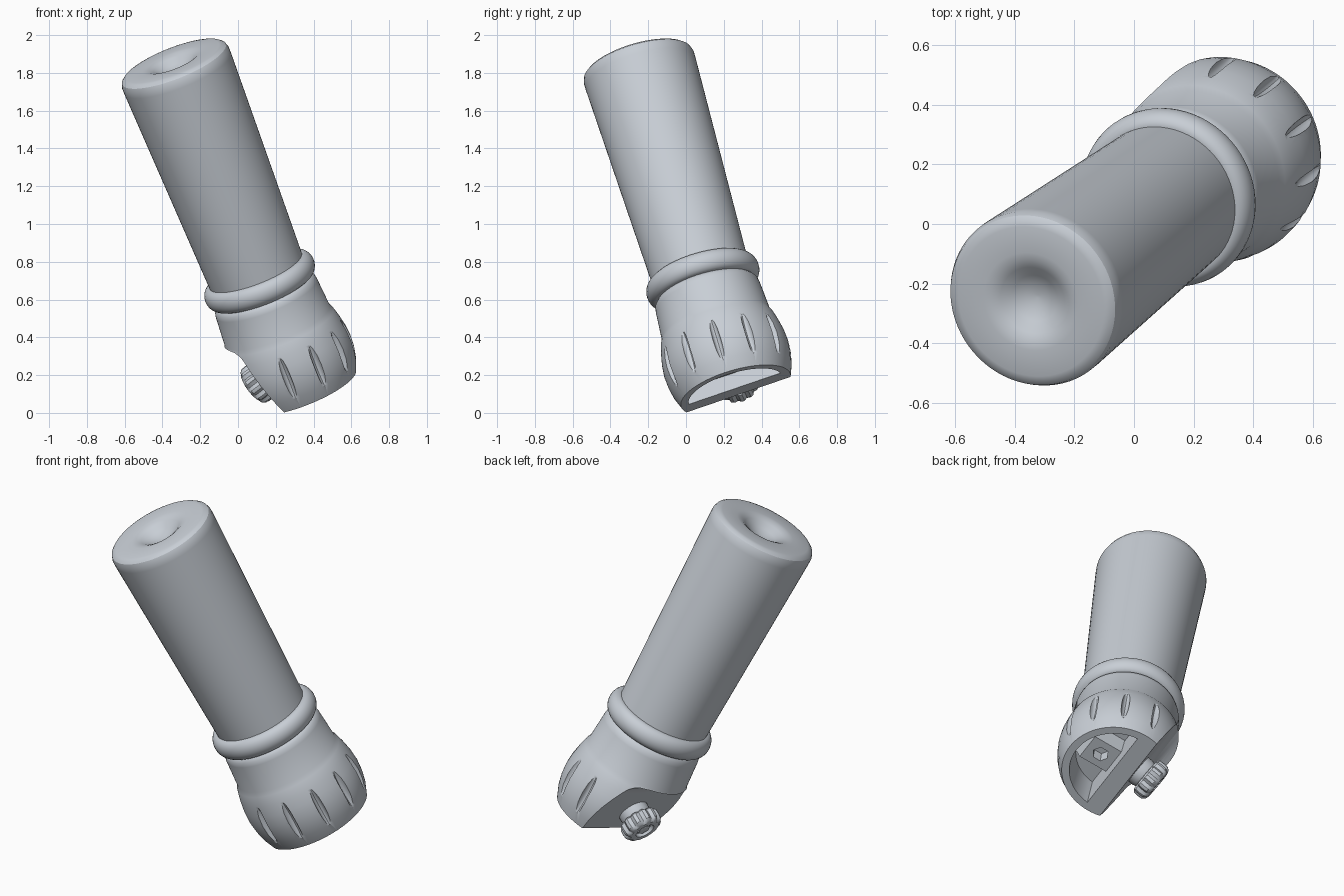
import bpy, bmesh, math
from mathutils import Matrix, Vector

if "Cube" in bpy.data.objects:
    bpy.data.objects.remove(bpy.data.objects["Cube"])

# Tilted frame: local z is the cylinder axis, local origin is the top cap centre
AXIS = Vector((-0.354, -0.269, 0.896)).normalized()
SIDE = Vector((0.103, 0.945, 0.309))
SIDE = (SIDE - AXIS * SIDE.dot(AXIS)).normalized()
OUT = SIDE.cross(AXIS)
FRAME = Matrix((OUT, SIDE, AXIS)).transposed().to_4x4()
FRAME.translation = (-0.345, -0.26, 1.862)

grey = bpy.data.materials.new("light grey")
grey.diffuse_color = (0.58, 0.62, 0.67, 1)
grey.use_nodes = True
grey.node_tree.nodes["Principled BSDF"].inputs["Base Color"].default_value = grey.diffuse_color


def finish(name, bm, matrix=FRAME):
    bmesh.ops.recalc_face_normals(bm, faces=bm.faces[:])
    mesh = bpy.data.meshes.new(name)
    bm.to_mesh(mesh)
    bm.free()
    mesh.materials.append(grey)
    ob = bpy.data.objects.new(name, mesh)
    bpy.context.collection.objects.link(ob)
    ob.matrix_world = matrix
    return ob


def lathe(name, profile, sides=72, matrix=FRAME, flute=None):
    """Closed solid from (radius, z) points; flute scales radius per step."""
    bm = bmesh.new()
    rings = []
    for r, z in profile:
        ring = []
        for i in range(sides):
            a = math.tau * i / sides
            k = r * (flute(i, r) if flute else 1)
            ring.append(bm.verts.new((k * math.cos(a), k * math.sin(a), z)))
        rings.append(ring)
    for lo, hi in zip(rings, rings[1:]):
        for i in range(sides):
            j = (i + 1) % sides
            bm.faces.new((lo[i], lo[j], hi[j], hi[i]))
    bm.faces.new(rings[0])
    bm.faces.new(rings[-1])
    return finish(name, bm, matrix)


def prism(name, base, top):
    bm = bmesh.new()
    a = [bm.verts.new(p) for p in base]
    b = [bm.verts.new(p) for p in top]
    bm.faces.new(a)
    bm.faces.new(b)
    for i in range(len(a)):
        j = (i + 1) % len(a)
        bm.faces.new((a[i], a[j], b[j], b[i]))
    return finish(name, bm)


def cut(ob, cutters):
    for c in cutters:
        c.hide_render = True
        m = ob.modifiers.new("cut", 'BOOLEAN')
        m.operation, m.solver, m.object = 'DIFFERENCE', 'EXACT', c
    bpy.context.view_layer.update()
    deps = bpy.context.evaluated_depsgraph_get()
    mesh = bpy.data.meshes.new_from_object(ob.evaluated_get(deps))
    ob.modifiers.clear()
    ob.data = mesh
    for c in cutters:
        bpy.data.objects.remove(c)


# Slightly tapered tube with rounded rim and dished cap
tube = lathe("tube", [
    (0.005, -0.065), (0.04, -0.06), (0.08, -0.042), (0.115, -0.016),
    (0.145, -0.003), (0.17, 0), (0.26, 0), (0.28, -0.005), (0.295, -0.017),
    (0.303, -0.04), (0.303, -0.07), (0.262, -1.24), (0.26, -1.36)])

# Rounded ring where the tube meets the housing
ring = [(0.2, -1.235)]
for i in range(13):
    a = math.radians(100 - 190 * i / 12)
    ring.append((0.262 + 0.046 * math.cos(a), -1.298 + 0.06 * math.sin(a)))
ring.append((0.2, -1.358))
collar_ring = lathe("collar_ring", ring)

# Collar and bulging head as one turned solid
housing = lathe("housing", [
    (0.24, -1.34), (0.27, -1.36), (0.282, -1.375), (0.287, -1.40),
    (0.298, -1.56), (0.31, -1.585), (0.325, -1.64), (0.337, -1.70),
    (0.342, -1.76), (0.338, -1.82), (0.326, -1.88), (0.302, -1.945)], 96)

# Sloped flat on one side with a filleted shoulder
flat = [(-0.07, -1.96), (-0.18, -1.635), (-0.191, -1.607), (-0.207, -1.586),
        (-0.228, -1.573), (-0.26, -1.567), (-0.5, -1.565), (-0.5, -1.96)]
notch = prism("notch_cutter", [(x, -0.5, z) for x, z in flat],
              [(x, 0.5, z) for x, z in flat])

# D-shaped hollow in the underside
angles = [math.radians(-84 + 168 * i / 36) for i in range(37)]
dee = [(0.266 * math.cos(a), 0.266 * math.sin(a)) for a in angles]
hollow = prism("hollow_cutter", [(x, y, -2.0) for x, y in dee],
               [(0.035 + (x - 0.035) * 0.9, y * 0.9, -1.77) for x, y in dee])

# Leaf-shaped grip grooves around the head
grooves = bmesh.new()
for k in range(-3, 4):
    m = (Matrix.Rotation(math.radians(3 + 30 * k), 4, 'Z')
         @ Matrix.Translation((0.35, 0, -1.765))
         @ Matrix.Diagonal((0.036, 0.022, 0.165, 1)))
    bmesh.ops.create_uvsphere(grooves, u_segments=16, v_segments=16,
                              radius=1, matrix=m)
groove_cutter = finish("groove_cutter", grooves)
cut(housing, [notch, hollow, groove_cutter])

# Nut block inside the hollow, with a hexagonal socket
nut_block = prism("nut_block",
                  [(x, y, -1.755) for x, y in
                   ((0.03, -0.1), (0.25, -0.1), (0.25, 0.1), (0.03, 0.1))],
                  [(x, y, -1.86) for x, y in
                   ((0.03, -0.08), (0.2, -0.08), (0.2, 0.08), (0.03, 0.08))])
hexagon = [(0.115 + 0.045 * math.cos(math.tau * i / 6),
            0.045 * math.sin(math.tau * i / 6)) for i in range(6)]
socket = prism("socket_cutter", [(x, y, -1.9) for x, y in hexagon],
               [(x, y, -1.79) for x, y in hexagon])
cut(nut_block, [socket])

# Knob and stem standing out of the sloped flat
tilt = math.radians(18.7)
out = Vector((-math.cos(tilt), 0, -math.sin(tilt)))
KNOB = FRAME @ Matrix.Translation((-0.124, 0, -1.8)) \
    @ out.to_track_quat('Z', 'Y').to_matrix().to_4x4()
stem = lathe("knob_stem", [(0.085, -0.03), (0.085, 0.03), (0.075, 0.06)],
             32, KNOB)


def scallop(i, r):
    return (1, 0.99, 0.92, 0.88, 0.92, 0.99)[i % 6] if r > 0.09 else 1


knob = lathe("knob", [
    (0.075, 0.047), (0.1, 0.05), (0.112, 0.06), (0.114, 0.09), (0.112, 0.115),
    (0.1, 0.13), (0.085, 0.136), (0.055, 0.136), (0.05, 0.115), (0.03, 0.115)],
    72, KNOB, scallop)

# Hexagonal screw head in the knob face
screw_head = lathe("screw_head", [(0.036, 0.11), (0.036, 0.128),
                                  (0.03, 0.131)], 6, KNOB)

# Smooth shading with crisp edges
for ob in bpy.data.objects:
    ob.select_set(ob is not None and ob.name != "screw_head")
bpy.context.view_layer.objects.active = housing
bpy.ops.object.shade_smooth_by_angle(angle=math.radians(32))
